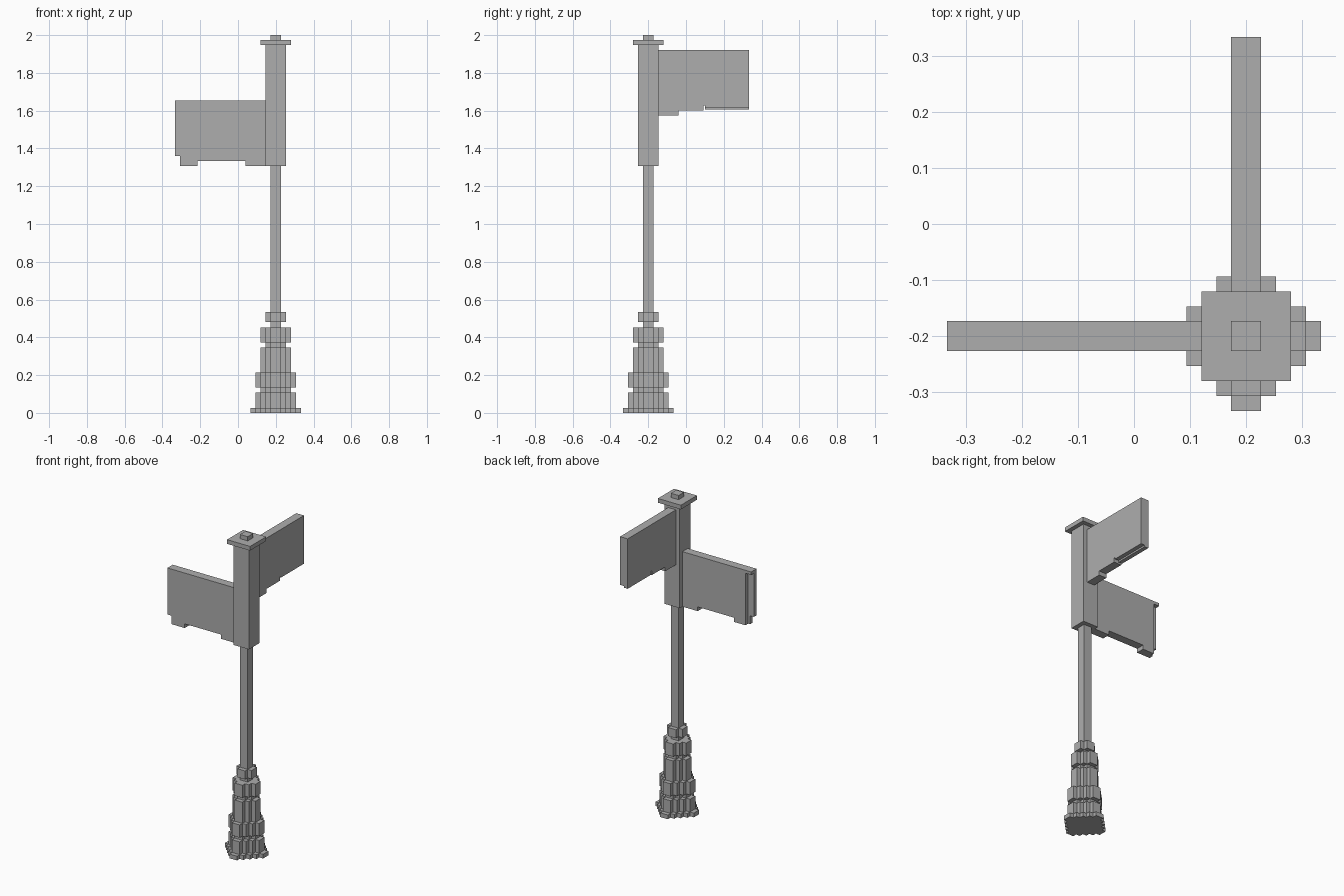
import bpy, bmesh
from mathutils import Vector

cube = bpy.data.objects.get("Cube")
if cube:
    bpy.data.objects.remove(cube)

U = 2 / 75                      # one block
POST = Vector((0.2, -0.2, 0))   # post axis

grey = bpy.data.materials.new("plain_grey")
grey.use_nodes = True
COLOUR = (0.42, 0.42, 0.42, 1)
grey.diffuse_color = COLOUR
grey.node_tree.nodes["Principled BSDF"].inputs["Base Color"].default_value = COLOUR


def prism(name, outline, direction):
    """Extrude a flat outline, given in blocks from the post axis."""
    bm = bmesh.new()
    face = bm.faces.new([bm.verts.new(POST + Vector(p) * U) for p in outline])
    extruded = bmesh.ops.extrude_face_region(bm, geom=[face])
    moved = [g for g in extruded["geom"] if isinstance(g, bmesh.types.BMVert)]
    bmesh.ops.translate(bm, verts=moved, vec=Vector(direction) * U)
    bmesh.ops.recalc_face_normals(bm, faces=bm.faces)
    mesh = bpy.data.meshes.new(name)
    bm.to_mesh(mesh)
    bm.free()
    mesh.materials.append(grey)
    obj = bpy.data.objects.new(name, mesh)
    bpy.context.collection.objects.link(obj)
    return obj


def square_tier(name, half, low, high):
    corners = [(-half, -half), (half, -half), (half, half), (-half, half)]
    return prism(name, [(x, y, low) for x, y in corners], (0, 0, high - low))


def stepped_tier(name, half, low, high):
    """Round-looking tier with a staircase outline, one quarter turned four times."""
    quarter = []
    for i in range(half):
        quarter += [(half - i, i + 1), (half - i - 1, i + 1)]
    quarter.pop()
    outline = []
    for turn in range(4):
        outline += quarter
        quarter = [(-y, x) for x, y in quarter]
    return prism(name, [(x, y, low) for x, y in outline], (0, 0, high - low))


# Stepped pedestal, bottom to top
for name, half, low, high in [
        ("base_plate", 5, 0, 1), ("base_drum", 4, 1, 4), ("lower_groove", 3, 4, 5),
        ("lower_ring", 4, 5, 8), ("pedestal_shaft", 3, 8, 13), ("upper_groove", 2, 13, 14),
        ("upper_ring", 3, 14, 17), ("neck_ring", 2, 18, 20)]:
    stepped_tier(name, half, low, high)

# Pole, sign holder and cap
square_tier("pole_foot", 1, 17, 18)
square_tier("pole", 1, 20, 49)
square_tier("sign_holder", 2, 49, 73)
square_tier("cap_plate", 3, 73, 74)
square_tier("cap_knob", 1, 74, 75)

# Lower sign: a front and a back layer, the back one rebated at the outer end
root = [(2, 62), (2, 49), (6, 49), (6, 50), (15.5, 50), (15.5, 49)]
front = root + [(19, 49), (19, 51), (20, 51), (20, 62)]
back = root + [(18.5, 49), (18.5, 61.3), (20, 61.3), (20, 62)]
prism("lower_sign_front", [(-t, -1, z) for t, z in front], (0, 1, 0))
prism("lower_sign_back", [(-t, 0, z) for t, z in back], (0, 1, 0))

# Upper sign: two layers, one with a shallow rebate along the lower edge
root = [(2, 72), (2, 59), (6, 59), (6, 60), (11, 60)]
left = root + [(11, 61), (11.3, 61), (11.3, 60.6), (20, 60.6), (20, 72)]
right = root + [(11, 61), (11.3, 61), (11.3, 60.2), (20, 60.2), (20, 72)]
prism("upper_sign_left", [(0, t, z) for t, z in left], (1, 0, 0))
prism("upper_sign_right", [(-1, t, z) for t, z in right], (1, 0, 0))
